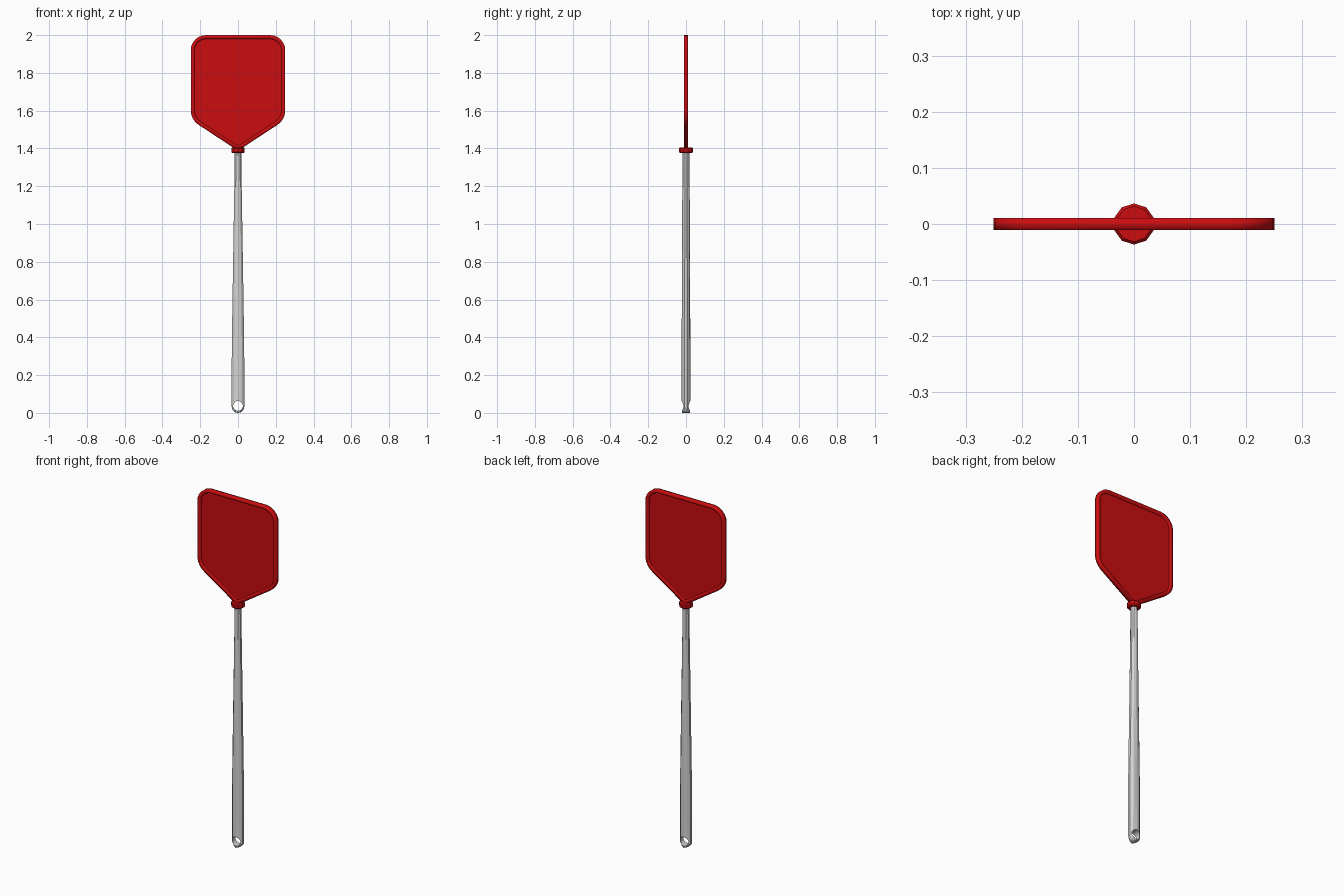
import bpy, bmesh, math
from mathutils import Vector

if "Cube" in bpy.data.objects:
    bpy.data.objects.remove(bpy.data.objects["Cube"], do_unlink=True)


def material(name, rgb, rough):
    m = bpy.data.materials.new(name)
    m.use_nodes = True
    m.diffuse_color = (*rgb, 1)
    b = m.node_tree.nodes["Principled BSDF"]
    b.inputs["Base Color"].default_value = (*rgb, 1)
    b.inputs["Roughness"].default_value = rough
    return m


red = material("red plastic", (0.6, 0.004, 0.005), 0.5)
grey = material("light grey", (0.65, 0.65, 0.65), 0.5)


def loft(name, rings, mat=None, closed=False):
    """Skin a list of equal-length rings; cap the ends or join them in a loop."""
    bm = bmesh.new()
    vs = [[bm.verts.new(p) for p in r] for r in rings]
    n = len(vs[0])
    for k in range(len(vs) if closed else len(vs) - 1):
        a, b = vs[k], vs[(k + 1) % len(vs)]
        for i in range(n):
            j = (i + 1) % n
            bm.faces.new((a[i], a[j], b[j], b[i]))
    if not closed:
        bm.faces.new(vs[0])
        bm.faces.new(vs[-1])
    bmesh.ops.recalc_face_normals(bm, faces=bm.faces)
    me = bpy.data.meshes.new(name)
    bm.to_mesh(me)
    bm.free()
    ob = bpy.data.objects.new(name, me)
    bpy.context.collection.objects.link(ob)
    if mat:
        me.materials.append(mat)
    return ob


def select(ob):
    bpy.ops.object.select_all(action='DESELECT')
    ob.select_set(True)
    bpy.context.view_layer.objects.active = ob


SIDES = 10


def ring(hx, hy, z):
    """Ten-sided section: flat at the sides (half width hx), corner at front and back."""
    k = 1 / math.cos(math.pi / SIDES)
    return [(hx * k * math.sin(2 * math.pi * i / SIDES),
             hy * math.cos(2 * math.pi * i / SIDES), z) for i in range(SIDES)]


# Tapered handle with a rounded lower end
rings = []
for deg in (85, 65, 45, 22):
    a = math.radians(deg)
    rings.append(ring(0.0335 * math.cos(a), 0.023 - 0.003 * math.sin(a) ** 4,
                      0.034 * (1 - math.sin(a) / math.sin(math.radians(85)))))
for hx, hy, z in ((0.0335, 0.023, 0.034), (0.033, 0.023, 0.35),
                  (0.026, 0.0215, 0.8), (0.0195, 0.0195, 1.2), (0.018, 0.019, 1.385)):
    rings.append(ring(hx, hy, z))
handle = loft("handle", rings, grey)

# Hanging hole through the handle
hole = [[(0.026 * math.cos(t * math.pi / 10), y, 0.037 + 0.026 * math.sin(t * math.pi / 10))
         for t in range(20)] for y in (-0.1, 0.1)]
cutter = loft("hole_cutter", hole, grey)
cutter.hide_render = True
mod = handle.modifiers.new("hanging_hole", 'BOOLEAN')
mod.operation = 'DIFFERENCE'
mod.solver = 'EXACT'
mod.object = cutter
select(handle)
bpy.ops.object.modifier_apply(modifier=mod.name)
bpy.data.objects.remove(cutter, do_unlink=True)
select(handle)
bpy.ops.object.shade_smooth_by_angle(angle=math.radians(25))

# Collar joining handle and paddle
loft("collar", [ring(0.030, 0.0315, 1.375), ring(0.035, 0.0367, 1.381),
                ring(0.035, 0.0367, 1.400), ring(0.030, 0.0315, 1.406)], red)


def rounded(corners, steps=6):
    """Closed outline with circular corners; each corner is (x, z, tangent length)."""
    pts, n = [], len(corners)
    for i, (x, z, d) in enumerate(corners):
        c = Vector((x, z))
        if d == 0:
            pts.append(c)
            continue
        p = (Vector(corners[i - 1][:2]) - c).normalized()
        q = (Vector(corners[(i + 1) % n][:2]) - c).normalized()
        w = math.sin(p.angle(q) / 2)
        for s in range(steps + 1):
            t = s / steps
            b0, b1, b2 = (1 - t) ** 2, 2 * w * t * (1 - t), t * t
            pts.append((b0 * (c + p * d) + b1 * c + b2 * (c + q * d)) / (b0 + b1 + b2))
    return pts


def inset(pts, d):
    """Mitred inward offset of a counter-clockwise outline."""
    out, n = [], len(pts)
    for i, p in enumerate(pts):
        e1 = (p - pts[i - 1]).normalized()
        e2 = (pts[(i + 1) % n] - p).normalized()
        n1, n2 = Vector((-e1.y, e1.x)), Vector((-e2.y, e2.x))
        out.append(p + (n1 + n2) * (d / (1 + n1.dot(n2))))
    return out


def at_y(pts, y):
    return [(p.x, y, p.y) for p in pts]


# Paddle outline: square top, pointed bottom
outline = rounded([(0, 1.388, 0), (0.25, 1.552, 0.05), (0.25, 2, 0.08),
                   (-0.25, 2, 0.08), (-0.25, 1.552, 0.05)])

# Raised rim around the paddle
section = [(0, -0.011), (0, 0.011), (0.017, 0.011),
           (0.021, 0.003), (0.021, -0.003), (0.017, -0.011)]
rim = loft("paddle_rim", [at_y(inset(outline, d), y) for d, y in section], red, closed=True)
for f in rim.data.polygons:
    f.use_smooth = True

# Thin panel inside the rim
inner = inset(outline, 0.015)
loft("paddle_panel", [at_y(inner, -0.004), at_y(inner, 0.004)], red)
